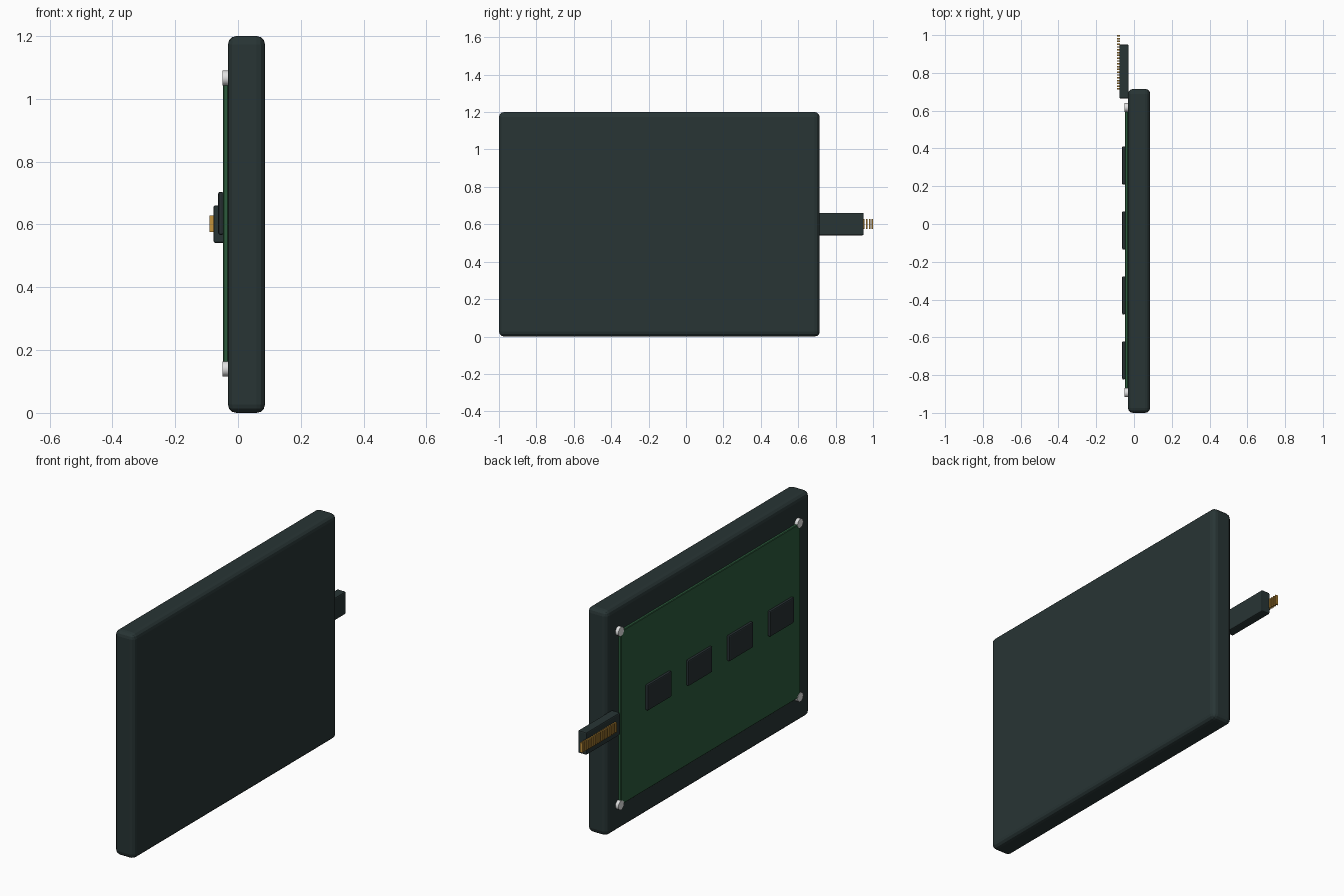
import bpy, math

if "Cube" in bpy.data.objects:
    bpy.data.objects.remove(bpy.data.objects["Cube"])


def material(name, rgb):
    m = bpy.data.materials.new(name)
    m.diffuse_color = (*rgb, 1)
    m.use_nodes = True
    m.node_tree.nodes["Principled BSDF"].inputs["Base Color"].default_value = m.diffuse_color
    return m


casing = material("dark casing", (0.021, 0.035, 0.035))
chip_black = material("chip black", (0.020, 0.029, 0.032))
green = material("board green", (0.025, 0.105, 0.045))
steel = material("steel", (0.75, 0.75, 0.75))
gold = material("gold", (0.55, 0.29, 0.045))


def finish(obj, name, mat, bevel=0, segments=2):
    obj.name = name
    obj.data.materials.append(mat)
    bpy.ops.object.transform_apply(location=False, rotation=True, scale=True)
    if bevel:
        mod = obj.modifiers.new("bevel", 'BEVEL')
        mod.width, mod.segments = bevel, segments
        bpy.ops.object.modifier_apply(modifier=mod.name)
    return obj


def box(name, x, y, z, mat, bevel=0, segments=2):
    """Box spanning the given (min, max) ranges."""
    spans = (x, y, z)
    bpy.ops.mesh.primitive_cube_add(size=1, location=[(a + b) / 2 for a, b in spans])
    bpy.context.object.scale = [b - a for a, b in spans]
    return finish(bpy.context.object, name, mat, bevel, segments)


# Main slab and the board on its left face
box("casing", (-0.032, 0.086), (-1.0, 0.715), (0, 1.2), casing, 0.027, 3)
box("circuit_board", (-0.048, -0.031), (-0.893, 0.617), (0.14, 1.066), green, 0.003, 1)

# Row of chips
for i in range(4):
    y = 0.31 - i * 0.344
    box(f"chip_{i + 1}", (-0.063, -0.046), (y - 0.101, y + 0.101), (0.567, 0.704),
        chip_black, 0.006, 2)

# Screws at the board corners
for y in (-0.893, 0.617):
    for z in (0.14, 1.066):
        bpy.ops.mesh.primitive_cylinder_add(vertices=24, radius=0.024, depth=0.02,
                                            location=(-0.04, y, z),
                                            rotation=(0, math.pi / 2, 0))
        finish(bpy.context.object, "screw", steel)
        bpy.ops.object.shade_smooth_by_angle()

# Connector with its row of contacts
box("connector", (-0.078, -0.028), (0.665, 0.95), (0.541, 0.661), casing, 0.006, 2)
for i in range(20):
    y = 0.715 + i * 0.0148
    box("contact", (-0.09, -0.075), (y - 0.0037, y + 0.0037), (0.576, 0.628), gold)
